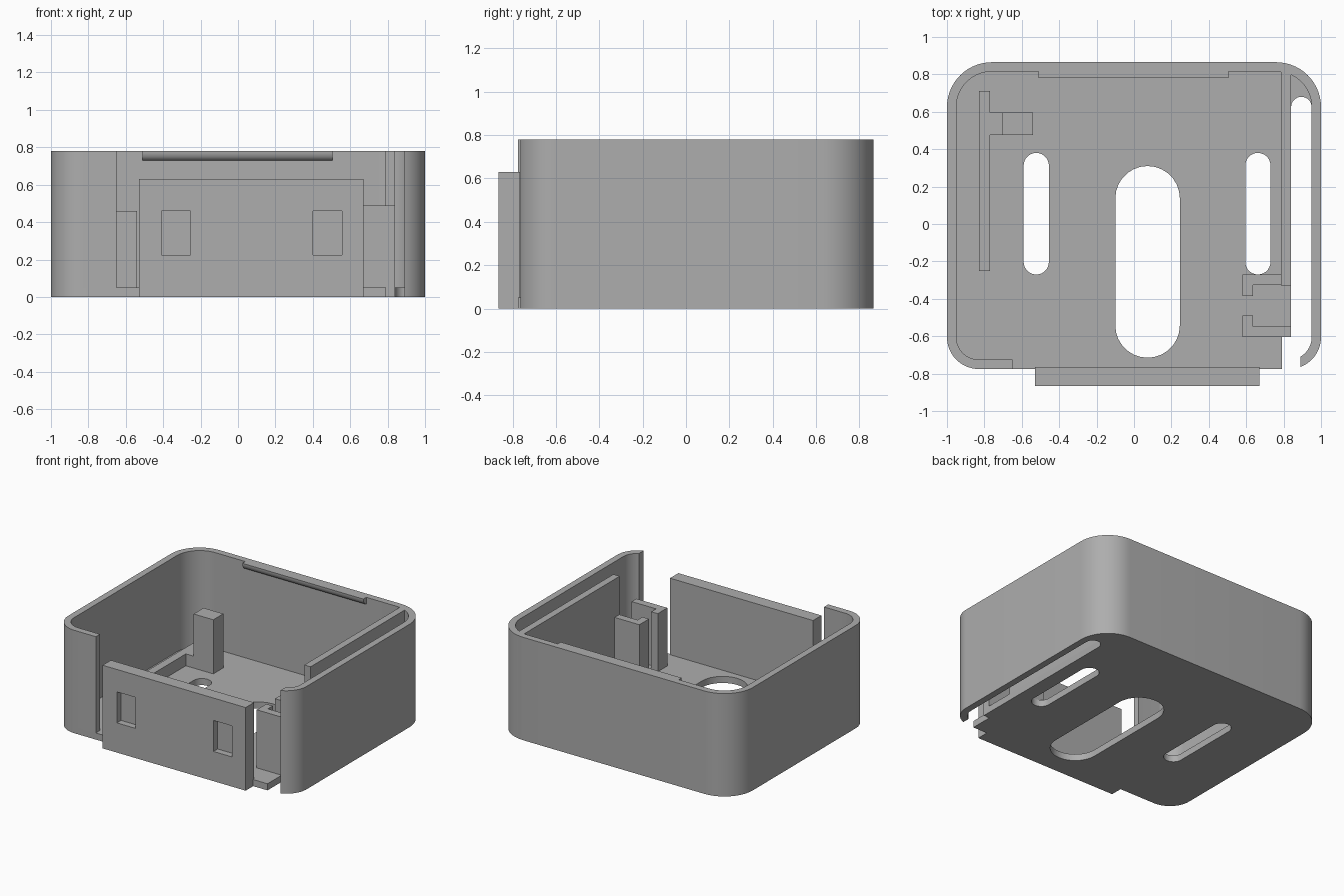
import bpy, bmesh
from math import cos, sin, pi, radians
from mathutils import Euler

cube = bpy.data.objects.get("Cube")
if cube:
    bpy.data.objects.remove(cube, do_unlink=True)

grey = bpy.data.materials.new("plain grey")
grey.use_nodes = True
grey.diffuse_color = (0.42, 0.42, 0.42, 1)
grey.node_tree.nodes["Principled BSDF"].inputs["Base Color"].default_value = grey.diffuse_color

UPRIGHT_Y = (pi / 2, 0, 0)        # profile in x,z; depth runs towards -y
UPRIGHT_X = (pi / 2, 0, pi / 2)   # profile in y,z; depth runs towards +x


def arc(cx, cy, r, a0, a1, n=14, ry=None):
    ry = r if ry is None else ry
    angles = [radians(a0 + (a1 - a0) * i / n) for i in range(n + 1)]
    return [(cx + r * cos(a), cy + ry * sin(a)) for a in angles]


def rect(x0, x1, y0, y1):
    return [(x0, y0), (x1, y0), (x1, y1), (x0, y1)]


def slot(x0, x1, y0, y1):
    r, cx = (x1 - x0) / 2, (x0 + x1) / 2
    return arc(cx, y1 - r, r, 0, 180) + arc(cx, y0 + r, r, 180, 360)


def prism(name, loops, z0, z1, turn=(0, 0, 0)):
    """Extrude an outline (first loop) with holes (further loops)."""
    curve = bpy.data.curves.new(name, "CURVE")
    curve.dimensions, curve.fill_mode = "2D", "BOTH"
    curve.extrude = (z1 - z0) / 2
    for loop in loops:
        spline = curve.splines.new("POLY")
        spline.points.add(len(loop) - 1)
        for p, (x, y) in zip(spline.points, loop):
            p.co = (x, y, 0, 1)
        spline.use_cyclic_u = True
    ob = bpy.data.objects.new(name, curve)
    bpy.context.collection.objects.link(ob)
    bpy.ops.object.select_all(action="DESELECT")
    ob.select_set(True)
    bpy.context.view_layer.objects.active = ob
    bpy.ops.object.convert(target="MESH")
    ob = bpy.context.view_layer.objects.active
    bm = bmesh.new()
    bm.from_mesh(ob.data)
    bmesh.ops.remove_doubles(bm, verts=bm.verts, dist=0.0001)
    bmesh.ops.translate(bm, verts=bm.verts, vec=(0, 0, (z0 + z1) / 2))
    bmesh.ops.rotate(bm, verts=bm.verts, matrix=Euler(turn).to_matrix())
    bmesh.ops.recalc_face_normals(bm, faces=bm.faces)
    bm.to_mesh(ob.data)
    bm.free()
    ob.data.materials.clear()
    ob.data.materials.append(grey)
    bpy.ops.object.shade_smooth_by_angle(angle=radians(30))
    return ob


FLOOR, TOP, WALL = 0.05, 0.78, 0.05


def rim(inset, end_angle):
    """Path round the case from the front, clockwise past the back."""
    front, back = 0.17 - inset, 0.24 - inset
    return (arc(-0.83, -0.605, front, 270, 180) + arc(-0.76, 0.625, back, 180, 90)
            + arc(0.76, 0.625, back, 90, 0) + arc(0.83, -0.605, front, 0, end_angle))


# Outer wall, open at the front
outer, inner = rim(0, -69.3), rim(WALL, -60)
prism("outer_wall", [[(-0.65, -0.775)] + outer + inner[::-1] + [(-0.65, -0.725)]], FLOOR, TOP)

# Floor with a long open slot beside the left wall and three rounded holes
edge = ([(0.79, -0.775)] + outer + arc(0.83, -0.605, 0.12, -60, 0)
        + arc(0.895, 0.625, 0.055, 0, 180) + [(0.84, -0.605), (0.79, -0.605)])
prism("floor", [edge, slot(-0.59, -0.455, -0.27, 0.38), slot(0.595, 0.73, -0.27, 0.38),
                slot(-0.1, 0.245, -0.715, 0.31)], 0, FLOOR)

# Front panel with two shallow pockets
panel = rect(-0.53, 0.67, 0, 0.63)
pockets = [rect(-0.41, -0.255, 0.225, 0.46), rect(0.4, 0.555, 0.225, 0.46)]
prism("front_panel_face", [panel] + pockets, 0.815, 0.865, UPRIGHT_Y)
prism("front_panel_back", [panel], 0.765, 0.815, UPRIGHT_Y)

# Rounded snap lip inside the back wall
lip = [(0.82, TOP)] + arc(0.815, TOP, 0.035, 180, 270, 8, ry=0.05) + [(0.82, 0.73)]
prism("back_snap_lip", [lip], -0.51, 0.505, UPRIGHT_X)

# Partition beside the slot
prism("partition", [rect(0.787, 0.84, -0.33, 0.816)], FLOOR, TOP)

# Pair of hooked clips facing each other
for name, y, way in (("back_clip", -0.27, -1), ("front_clip", -0.605, 1)):
    reach = 0.787 if way < 0 else 0.84
    hook = [(0.58, y), (reach, y), (reach, y + way * 0.057), (0.635, y + way * 0.057),
            (0.635, y + way * 0.115), (0.58, y + way * 0.115)]
    prism(name, [hook], FLOOR, 0.49)

# Low rail, arm and post on the right side
prism("low_rail", [rect(-0.83, -0.77, -0.25, 0.71)], FLOOR, 0.14)
prism("rail_arm", [rect(-0.77, -0.705, 0.475, 0.595)], FLOOR, 0.14)
prism("post", [rect(-0.705, -0.54, 0.475, 0.595)], FLOOR, 0.46)
